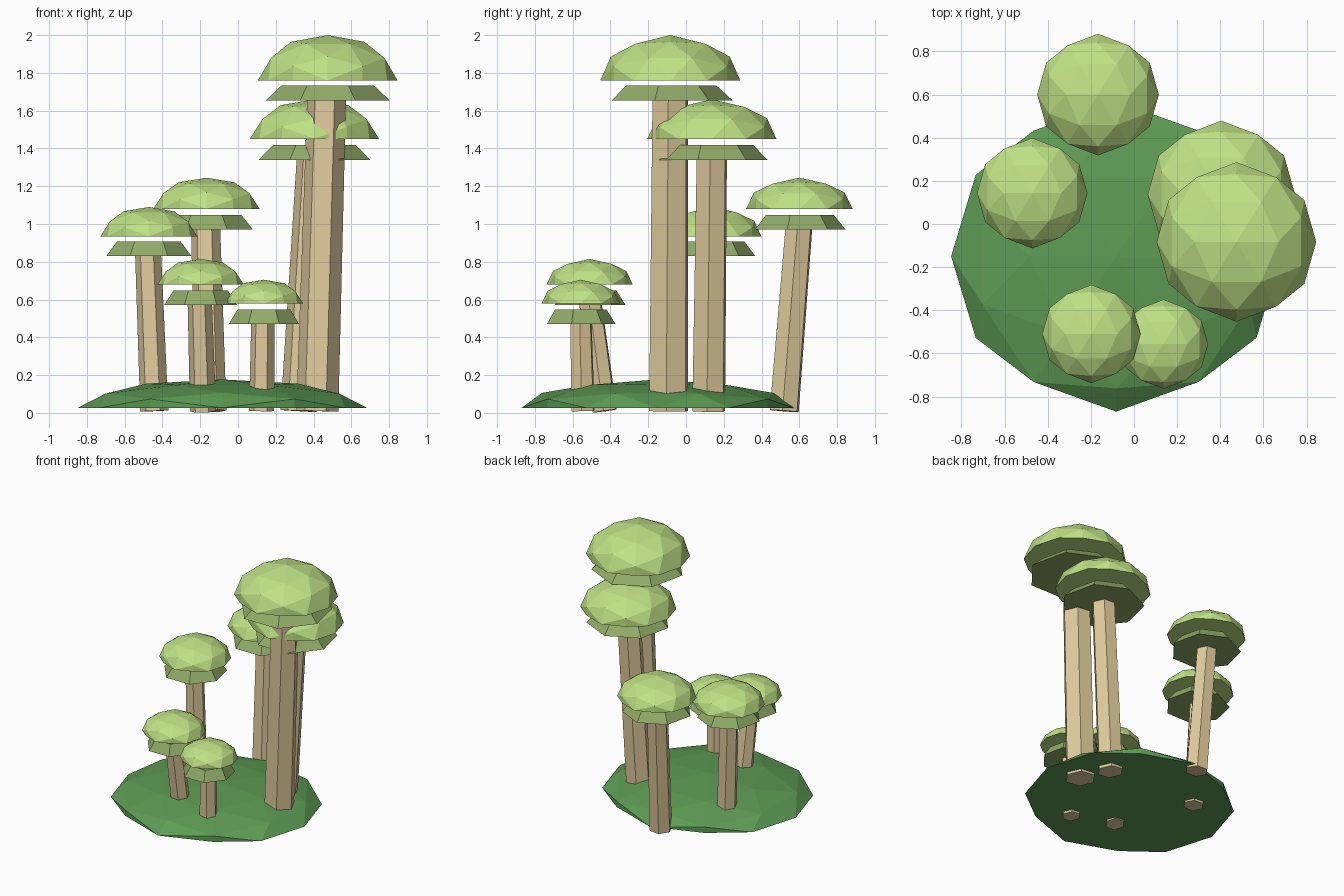
import bpy
import bmesh
from mathutils import Matrix, Vector

cube = bpy.data.objects.get("Cube")
if cube:
    bpy.data.objects.remove(cube, do_unlink=True)


def material(name, rgb):
    mat = bpy.data.materials.new(name)
    mat.use_nodes = True
    mat.diffuse_color = (*rgb, 1)
    bsdf = next(n for n in mat.node_tree.nodes if n.type == "BSDF_PRINCIPLED")
    bsdf.inputs["Base Color"].default_value = (*rgb, 1)
    bsdf.inputs["Roughness"].default_value = 0.9
    return mat


leaf = material("leaf_green", (0.52, 0.76, 0.235))
shade_leaf = material("olive_green", (0.285, 0.41, 0.14))
bark = material("pale_bark", (0.75, 0.60, 0.34))
grass = material("grass_green", (0.11, 0.33, 0.09))


def finish(name, bm, mat):
    bmesh.ops.recalc_face_normals(bm, faces=bm.faces)
    mesh = bpy.data.meshes.new(name)
    bm.to_mesh(mesh)
    bm.free()
    mesh.materials.append(mat)
    obj = bpy.data.objects.new(name, mesh)
    bpy.context.collection.objects.link(obj)


def dome(name, center, size, mat):
    """Upper half of a low icosphere, standing on an edge midpoint, with a flat base."""
    bm = bmesh.new()
    bmesh.ops.create_icosphere(bm, subdivisions=2, radius=1)
    # Turn an edge midpoint to the top, with that edge running along x
    top = next(v for v in bm.verts if len(v.link_edges) == 6)
    corner = next(e.other_vert(top) for e in top.link_edges
                  if len(e.other_vert(top).link_edges) == 5)
    up = top.co.normalized()
    side = (corner.co - up * corner.co.dot(up)).normalized()
    turn = Matrix((side, up.cross(side), up)).to_4x4()
    bmesh.ops.transform(bm, matrix=turn, verts=bm.verts)
    # Cut away the lower half and close it
    bmesh.ops.bisect_plane(bm, geom=bm.verts[:] + bm.edges[:] + bm.faces[:],
                           dist=1e-4, plane_co=(0, 0, 0), plane_no=(0, 0, 1),
                           clear_inner=True)
    rim = [e for e in bm.edges if e.is_boundary]
    bmesh.ops.holes_fill(bm, edges=rim, sides=0)
    place = Matrix.Translation(center) @ Matrix.Diagonal((*size, 1))
    bmesh.ops.transform(bm, matrix=place, verts=bm.verts)
    finish(name, bm, mat)


def tapered(name, start, end, r1, r2, sides, mat, spin=0.0):
    """Closed tapered prism running from start to end."""
    start, end = Vector(start), Vector(end)
    axis = end - start
    bm = bmesh.new()
    bmesh.ops.create_cone(bm, cap_ends=True, segments=sides, radius1=r1,
                          radius2=r2, depth=axis.length)
    tilt = Vector((0, 0, 1)).rotation_difference(axis).to_matrix().to_4x4()
    place = (Matrix.Translation((start + end) / 2) @ tilt
             @ Matrix.Rotation(spin, 4, "Z"))
    bmesh.ops.transform(bm, matrix=place, verts=bm.verts)
    finish(name, bm, mat)


# Grassy mound
dome("ground", (-0.083, -0.15, 0.027), (0.765, 0.72, 0.15), grass)

# name, crown centre, crown radius, crown base and top, skirt base,
# skirt radius, trunk foot, trunk radius
trees = [
    ("tallest", (0.475, -0.083), 0.37, 1.76, 2.0, 1.655, 0.336, (0.42, -0.093), 0.112),
    ("tall", (0.405, 0.137), 0.342, 1.45, 1.66, 1.34, 0.302, (0.32, 0.12), 0.095),
    ("back", (-0.167, 0.60), 0.282, 1.08, 1.245, 0.97, 0.253, (-0.145, 0.52), 0.084),
    ("side", (-0.472, 0.143), 0.256, 0.935, 1.09, 0.83, 0.231, (-0.443, 0.13), 0.075),
    ("front", (-0.198, -0.51), 0.228, 0.68, 0.815, 0.57, 0.198, (-0.185, -0.43), 0.07),
    ("smallest", (0.137, -0.557), 0.207, 0.58, 0.705, 0.47, 0.191, (0.125, -0.545), 0.067),
]

for name, (x, y), r, base, peak, low, skirt_r, (fx, fy), trunk_r in trees:
    # Domed crown above a separate, darker sloping skirt
    dome(name + "_crown", (x, y, base), (r, r, peak - base), leaf)
    tapered(name + "_skirt", (x, y - 0.007, low), (x, y - 0.007, low + 0.077),
            skirt_r, skirt_r * 0.75, 7, shade_leaf)
    # Leaning six-sided trunk
    tapered(name + "_trunk", (fx, fy, 0.01), (x - 0.005, y, low + 0.04),
            trunk_r, trunk_r * 0.92, 6, bark, spin=0.42)
